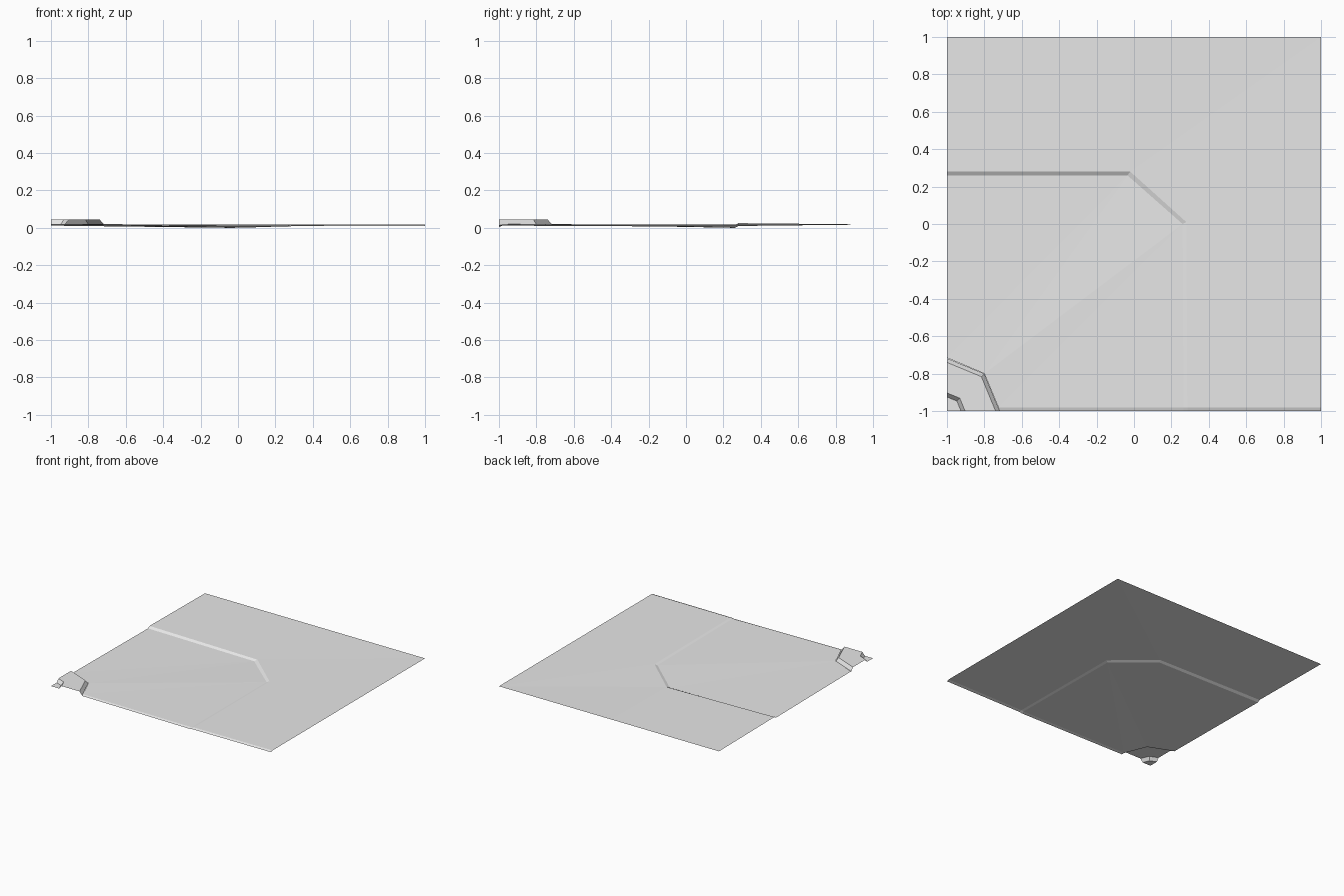
import bpy, math

cube = bpy.data.objects.get("Cube")
if cube:
    bpy.data.objects.remove(cube, do_unlink=True)

GREY = (0.8, 0.8, 0.8, 1)
grey = bpy.data.materials.new("plain grey")
grey.use_nodes = True
grey.diffuse_color = GREY
grey.node_tree.nodes["Principled BSDF"].inputs["Base Color"].default_value = GREY


def sheet(name, verts, faces):
    """Open flat-shaded surface, every face listed anticlockwise from above."""
    mesh = bpy.data.meshes.new(name)
    mesh.from_pydata(verts, [], faces)
    mesh.materials.append(grey)
    mesh.update()
    obj = bpy.data.objects.new(name, mesh)
    bpy.context.collection.objects.link(obj)
    return obj


def arc(radius, z):
    """Quarter ring in two straight segments about the front right corner."""
    return [(-1 + radius * math.cos(k * math.pi / 4),
             -1 + radius * math.sin(k * math.pi / 4), z) for k in range(3)]


def strip(name, low, high):
    """Quads joining two rows of points."""
    n = len(low)
    return sheet(name, low + high,
                 [(i, i + 1, n + i + 1, n + i) for i in range(n - 1)])


# Shared lines of the ground
kerb_foot = [(-0.725, -0.98, 0.019), (-0.8, -0.8, 0.02), (-1, -0.715, 0.02)]
step_low = [(0.265, -0.98, 0.012), (0.26, 0, 0.007), (-0.035, 0.26, 0), (-1, 0.26, 0.012)]
step_high = [(0.285, -0.98, 0.016), (0.28, 0.01, 0.014), (-0.02, 0.28, 0.01), (-1, 0.28, 0.025)]
rim = [(1, -0.98, 0.018), (1, 0.01, 0.018), (1, 1, 0.018), (-0.02, 1, 0.018), (-1, 1, 0.018)]

# Sunken area between kerb and step
sheet("lower_ground", kerb_foot + step_low,
      [(0, 3, 4), (0, 4, 1), (1, 4, 5), (1, 5, 2), (2, 5, 6)])

# Small sloping step
strip("ground_step", step_low[::-1], step_high[::-1])

# Raised area around it
sheet("upper_ground", step_high + rim,
      [(0, 4, 5, 1), (1, 5, 6), (1, 6, 2), (2, 6, 7), (2, 7, 8, 3)])

# Bevel along the front edge
edge_top = [kerb_foot[0], step_low[0], step_high[0], rim[0]]
edge_low = [(x, -1, z - 0.007) for x, y, z in edge_top]
edge_low[0] = (-0.72, -1, 0.014)
strip("front_bevel", edge_low, edge_top)

# Corner kerb: outer slope, top and inner slope
rings = [arc(0.282, 0.019), arc(0.26, 0.045), arc(0.097, 0.045), arc(0.075, 0.019)]
for name, outer, inner in zip(("kerb_outer", "kerb_top", "kerb_inner"), rings, rings[1:]):
    strip(name, outer, inner)

# Corner floor inside the kerb
sheet("corner_floor", [(-1, -1, 0.019)] + rings[-1], [(0, 1, 2, 3)])
